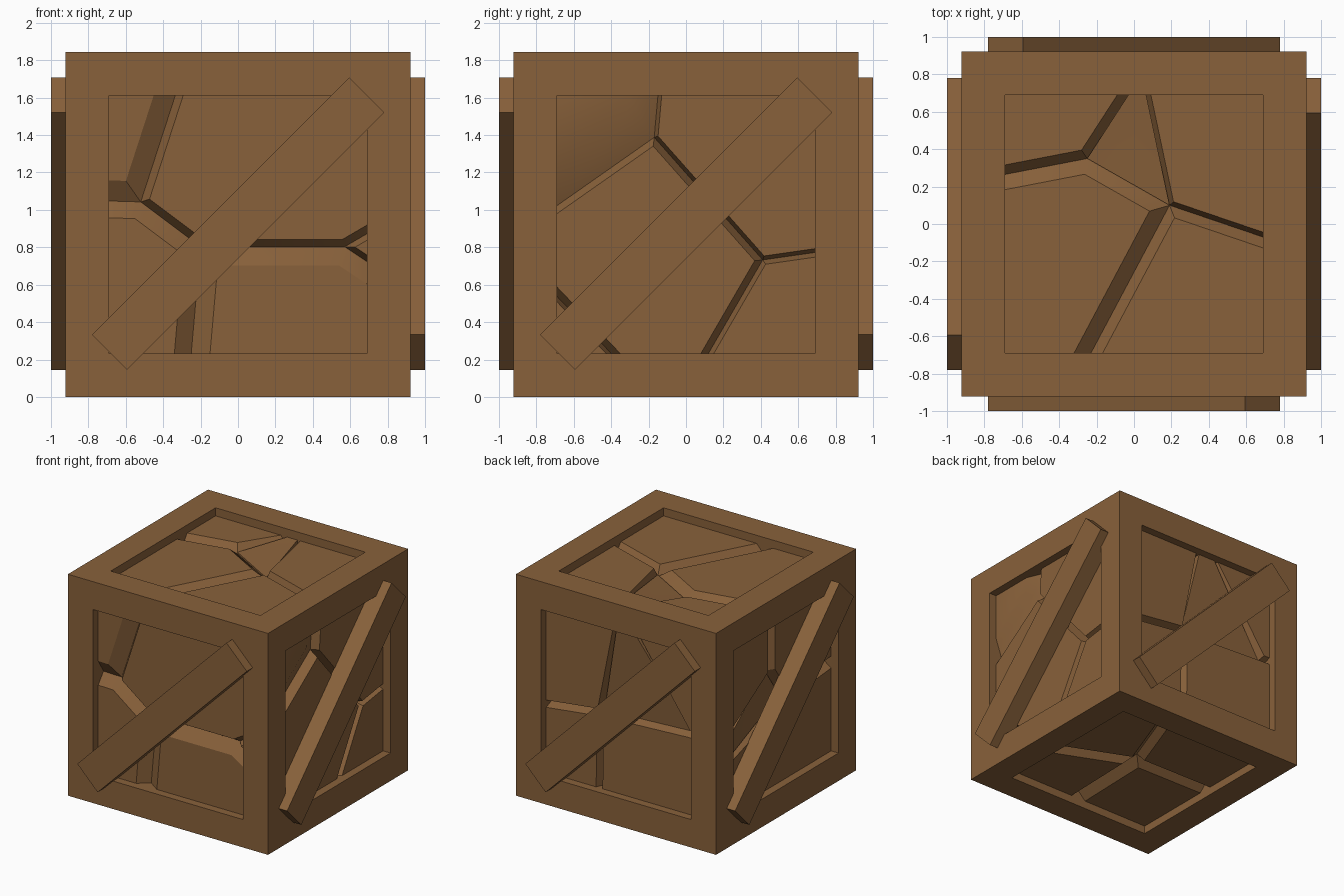
import bpy, bmesh, math
from mathutils import Matrix, Vector

if "Cube" in bpy.data.objects:
    bpy.data.objects.remove(bpy.data.objects["Cube"])

H = 0.9225          # half size of the crate body
O = 0.69            # half size of each opening
TOP, LOW = 0.855, 0.785   # distance of panel surface / crack bottom from the centre

wood = bpy.data.materials.new("brown_wood")
wood.diffuse_color = (0.25, 0.12, 0.043, 1)
wood.use_nodes = True
wood.node_tree.nodes["Principled BSDF"].inputs["Base Color"].default_value = wood.diffuse_color


def finish(bm, name, recalc=True):
    if recalc:
        bmesh.ops.recalc_face_normals(bm, faces=bm.faces)
    me = bpy.data.meshes.new(name)
    bm.to_mesh(me)
    bm.free()
    me.materials.append(wood)
    ob = bpy.data.objects.new(name, me)
    bpy.context.collection.objects.link(ob)
    return ob


def basis(u, v, n):
    m = Matrix((u, v, n)).transposed().to_4x4()
    return Matrix.Translation((0, 0, H)) @ m


front = basis((1, 0, 0), (0, 0, 1), (0, -1, 0))


def side(k):
    return Matrix.Rotation(k * math.pi / 2, 4, 'Z') @ front


def on_border(p, q):
    return any(abs(p[i]) > O - 0.001 and abs(p[i] - q[i]) < 0.001 for i in (0, 1))


def inset_poly(pts, d):
    # move crack edges inwards, keep edges that touch the frame
    lines = []
    for i, p in enumerate(pts):
        p, q = Vector(p), Vector(pts[(i + 1) % len(pts)])
        t = (q - p).normalized()
        off = 0 if on_border(p, q) else d
        lines.append((p + Vector((-t.y, t.x)) * off, t))
    out = []
    for i in range(len(pts)):
        (p, t), (q, s) = lines[i - 1], lines[i]
        det = t.x * s.y - t.y * s.x
        w = q - p
        k = (w.x * s.y - w.y * s.x) / det if abs(det) > 1e-5 else 0
        out.append(p + t * k)
    return out


def panel(name, mat, nodes, cells):
    # each cell: node string + bevel width (0 = slab sunk towards the cracks)
    bm = bmesh.new()
    for keys, d in cells:
        pts = [nodes[k] for k in keys]
        n = len(pts)
        area = sum(pts[i - 1][0] * pts[i][1] - pts[i][0] * pts[i - 1][1] for i in range(n))
        if area < 0:
            pts.reverse()
        low = [bm.verts.new((*p, LOW)) for p in pts]
        if d:
            top = [bm.verts.new((*p, TOP)) for p in inset_poly(pts, d)]
            bm.faces.new(top)
        else:
            top = [bm.verts.new((*p, TOP if max(map(abs, p)) > O - 0.01 else LOW + 0.015)) for p in pts]
            c = bm.verts.new(sum((v.co for v in top), Vector()) / n)
            for i in range(n):
                bm.faces.new((top[i - 1], top[i], c))
        for i in range(n):
            bm.faces.new((low[i - 1], low[i], top[i], top[i - 1]))
    bm.transform(mat)
    ob = finish(bm, name, False)
    for f in ob.data.polygons:
        f.use_smooth = True
    ob.data.set_sharp_from_angle(angle=math.radians(27))


# frame: cube with a square opening through each face
bm = bmesh.new()
bmesh.ops.create_cube(bm, size=2 * H, matrix=Matrix.Translation((0, 0, H)))
faces = list(bm.faces)
bmesh.ops.inset_individual(bm, faces=faces, thickness=H - O, use_even_offset=True)
for f in faces:
    n = f.normal.copy()
    f2 = bmesh.ops.extrude_discrete_faces(bm, faces=[f])["faces"][0]
    bmesh.ops.translate(bm, verts=f2.verts, vec=-n * (H - LOW + 0.01))
finish(bm, "crate_frame", False)

# diagonal brace on each upright side
for k, name in enumerate(("front", "right", "back", "left")):
    bm = bmesh.new()
    bmesh.ops.create_cube(bm, size=1)
    bm.transform(side(k) @ Matrix.Translation((0, 0.004, 0.925))
                 @ Matrix.Rotation(math.pi / 4, 4, 'Z') @ Matrix.Diagonal((1.945, 0.265, 0.15, 1)))
    finish(bm, name + "_brace")


def corners(**kw):
    # p q r s: bottom-left, bottom-right, top-right, top-left
    return dict(p=(-O, -O), q=(O, -O), r=(O, O), s=(-O, O), **kw)


# cracked panels, upper-case keys are crack junctions
panel("front_panel", side(0),
      corners(A=(-.52, .12), B=(-.2, -.12), D=(.57, -.12), a=(-O, .125), b=(-.335, O),
              c=(-.25, -O), d=(O, -.2), e=(O, -.05)),
      [("aAbs", .11), ("ABDerb", .04), ("pcBAa", .09), ("cqdDB", .1), ("Dde", .03)])
panel("right_panel", side(1),
      corners(A=(-.17, .465), E=(.41, -.19), a=(-O, .1), b=(-.15, O), c=(O, -.15),
              d=(.12, -O), e=(-O, -.385), f=(-.4, -O)),
      [("aAbs", .16), ("AEcrb", .02), ("Edqc", .025), ("AaefdE", .035), ("pfe", .02)])
panel("back_panel", side(2),
      corners(A=(-.19, -.06), B=(.62, -.02), a=(-O, -.12), b=(-.04, O), c=(.12, O),
              d=(O, -.02), e=(-.2, -O)),
      [("aAbs", .03), ("ABcb", 0), ("Bdrc", .03), ("peAa", .03), ("eqdBA", .03)])
panel("left_panel", side(3),
      corners(A=(-.1, .26), B=(.08, 0), a=(-O, -.1), b=(-.1, O), c=(-O, -.25), d=(O, .05)),
      [("aAbs", .04), ("ABdrb", .05), ("acBA", 0), ("pqdBc", .05)])
panel("top_panel", basis((1, 0, 0), (0, 1, 0), (0, 0, 1)),
      corners(A=(-.25, .35), B=(.19, .1), a=(-O, .265), b=(-.03, O), c=(.065, O),
              d=(O, -.07), e=(-.23, -O)),
      [("aAbs", .05), ("ABcb", 0), ("Bdrc", .025), ("Beqd", .055), ("AapeB", .08)])
panel("bottom_panel", basis((1, 0, 0), (0, -1, 0), (0, 0, -1)),
      corners(A=(.02, -.06), a=(-O, -.07), b=(0, O), c=(O, .22), d=(.25, -O)),
      [("aAbs", .07), ("Acrb", .07), ("Adqc", .06), ("aAdp", .05)])
